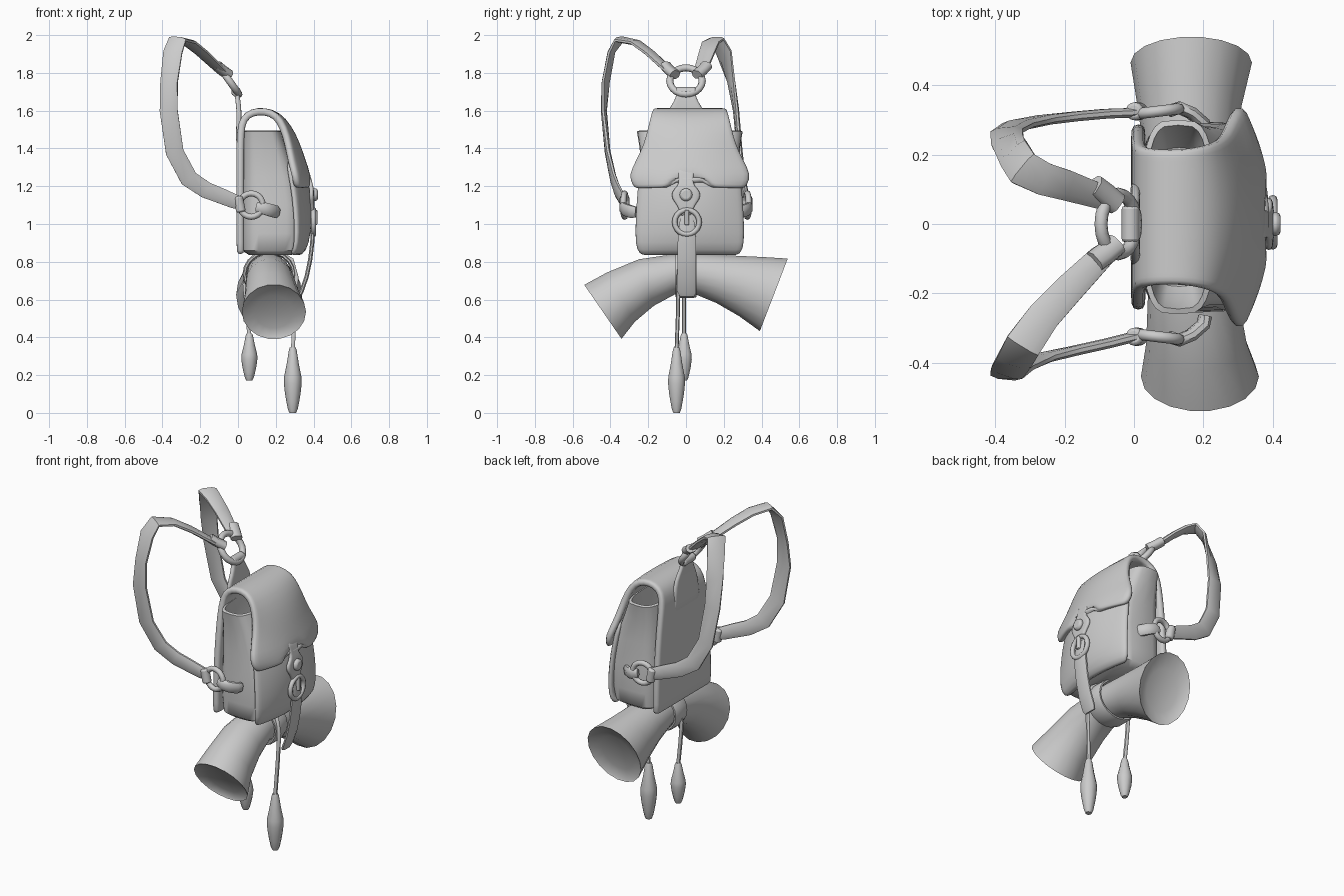
import bpy, bmesh, math
from mathutils import Vector as V

if "Cube" in bpy.data.objects:
    bpy.data.objects.remove(bpy.data.objects["Cube"])


def finish(ob, name, angle=50):
    ob.name = name
    bpy.ops.object.select_all(action='DESELECT')
    ob.select_set(True)
    bpy.context.view_layer.objects.active = ob
    bpy.ops.object.shade_smooth_by_angle(angle=math.radians(angle))
    return ob


def from_rings(name, rings, closed=True, caps=True, thick=0, sub=0, loop=False, angle=50):
    """Skin a list of equal-length point rows into a mesh object."""
    bm = bmesh.new()
    rows = [[bm.verts.new(p) for p in r] for r in rings]
    n = len(rows[0])
    for a, b in zip(rows, rows[1:] + (rows[:1] if loop else [])):
        for i in range(n if closed else n - 1):
            j = (i + 1) % n
            bm.faces.new((a[i], a[j], b[j], b[i]))
    if closed and caps and not loop:
        bm.faces.new(rows[0])
        bm.faces.new(rows[-1])
    bmesh.ops.recalc_face_normals(bm, faces=bm.faces)
    me = bpy.data.meshes.new(name)
    bm.to_mesh(me)
    bm.free()
    ob = bpy.data.objects.new(name, me)
    bpy.context.collection.objects.link(ob)
    finish(ob, name, angle)
    if thick:
        m = ob.modifiers.new("thickness", 'SOLIDIFY')
        m.thickness, m.offset = thick, 0
    if sub:
        ob.modifiers.new("smooth", 'SUBSURF').levels = sub
        ob.modifiers["smooth"].render_levels = sub
    return ob


def ribbon(name, path, sides, widths, thick, n=8, loop=False):
    """Sweep a soft rectangle along path; sides = width directions, widths = half widths."""
    pts = [V(p) for p in path]
    k = len(pts)
    if not isinstance(sides, list):
        sides = [sides] * k
    if not isinstance(widths, list):
        widths = [widths] * k
    rings = []
    for i, p in enumerate(pts):
        a = pts[(i - 1) % k] if loop else pts[max(i - 1, 0)]
        b = pts[(i + 1) % k] if loop else pts[min(i + 1, k - 1)]
        t = (b - a).normalized()
        w = V(sides[i])
        w = (w - t * w.dot(t)).normalized()
        nrm = t.cross(w)
        ring = []
        for j in range(n):
            q = 2 * math.pi * (j + .5) / n
            c, s = math.cos(q), math.sin(q)
            c = math.copysign(abs(c) ** .7, c)
            ring.append(p + w * c * widths[i] + nrm * s * thick)
        rings.append(ring)
    return from_rings(name, rings, loop=loop)


def sheet(name, rows, cy=.02, cols=17, thick=.03, notch=None):
    """Bulged cloth panel; rows = (x, z, half width, how far the edges fall back)."""
    rings = []
    for i, (x, z, hw, bulge) in enumerate(rows):
        ring = []
        for c in range(cols):
            t = 2 * c / (cols - 1) - 1
            dz = notch(t) if notch and i >= len(rows) - 2 else 0
            ring.append((x - bulge * t * t, cy + hw * t, z + dz * (1 if i == len(rows) - 1 else .3)))
        rings.append(ring)
    return from_rings(name, rings, closed=False, thick=thick, sub=1, angle=80)


def torus(name, loc, rot, major, minor):
    bpy.ops.mesh.primitive_torus_add(location=loc, rotation=rot, major_radius=major,
                                     minor_radius=minor, major_segments=20, minor_segments=8)
    return finish(bpy.context.object, name)


def cylinder(name, loc, rot, r, depth):
    bpy.ops.mesh.primitive_cylinder_add(vertices=14, radius=r, depth=depth, location=loc, rotation=rot)
    m = bpy.context.object.modifiers.new("edge", 'BEVEL')
    m.width, m.segments = r * .35, 2
    return finish(bpy.context.object, name)


# bag body: open sack, its sides folding outward towards the sunken mouth
def body_ring(x0, x1, hw, z, e=.5, n=32):
    ring = []
    for i in range(n):
        q = 2 * math.pi * i / n
        c, s = math.cos(q), math.sin(q)
        ring.append(((x0 + x1) / 2 + (x1 - x0) / 2 * math.copysign(abs(c) ** .5, c),
                     .02 + hw * math.copysign(abs(s) ** e, s), z))
    return ring


from_rings("bag_body", [body_ring(*r) for r in (
    (.06, .28, .23, .835), (.02, .335, .265, .86), (.015, .35, .275, .95), (.015, .35, .27, 1.1),
    (.015, .325, .262, 1.25, .52), (.015, .27, .265, 1.4, .65), (.02, .235, .28, 1.49, .85),
    (.035, .22, .265, 1.495, .85), (.045, .21, .24, 1.42, .8), (.06, .2, .2, 1.36, .7))])

# front panel with raised edges
sheet("front_panel", [(.31, .84, .25, .03), (.35, .86, .285, .05), (.372, .95, .29, .065),
                      (.378, 1.08, .285, .08), (.365, 1.2, .275, .08), (.33, 1.34, .26, .075)], thick=.03)

# back panel running up over the top and down as the flap
sheet("back_and_flap", [(.015, .84, .265, 0), (.012, .87, .27, 0), (.012, 1.1, .265, 0), (.012, 1.35, .24, 0),
                        (.012, 1.49, .215, 0), (.028, 1.56, .2, 0), (.075, 1.592, .195, 0),
                        (.14, 1.598, .195, 0), (.21, 1.577, .205, .01), (.268, 1.51, .22, .03),
                        (.31, 1.42, .242, .05), (.34, 1.33, .285, .065), (.365, 1.26, .325, .07),
                        (.378, 1.205, .305, .075), (.38, 1.193, .28, .075)],
      thick=.04, notch=lambda t: .055 if abs(t) < .3 else 0)

# clasp: tongue, button, ring with its pin
sheet("flap_tongue", [(.362, 1.3, .05, 0), (.378, 1.23, .035, 0), (.388, 1.2, .045, 0), (.392, 1.17, .08, .005),
                      (.393, 1.13, .075, .005), (.393, 1.1, .045, 0), (.393, 1.04, .025, 0)],
      cy=0, cols=7, thick=.022)
cylinder("clasp_button", (.405, 0, 1.155), (0, math.pi / 2, 0), .034, .035)
torus("clasp_ring", (.4, .005, 1.01), (0, math.pi / 2, 0), .065, .014)
cylinder("clasp_pin", (.408, .005, 1.035), (0, 0, 0), .012, .08)

# strap hanging from the clasp ring, and band around the roll
ribbon("hanging_strap", [(.385, .005, 1.06), (.397, .005, .99), (.393, .005, .9), (.382, .005, .81),
                         (.363, .005, .72), (.335, .005, .64), (.325, .005, .62)],
       (0, 1, 0), [.03, .045, .052, .052, .052, .052, .042], .012)
ribbon("roll_band", [(.165 + .13 * math.cos(q), 0, .735 + .117 * math.sin(q))
                     for q in [2 * math.pi * i / 20 for i in range(20)]], (0, 1, 0), .06, .012, loop=True)


# blanket roll: flared both ways with shallow hollow ends
def roll_ring(yt, zt, yb, zb, xc, xh, scale=1, push=0, n=18):
    ring = []
    for i in range(n):
        q = 2 * math.pi * i / n
        c, s = math.cos(q) * scale, math.sin(q) * scale
        ring.append((xc + xh * c, (yt + yb) / 2 + (yt - yb) / 2 * s + push, (zt + zb) / 2 + (zt - zb) / 2 * s))
    return ring


roll = [(-.54, .68, -.34, .39, .19, .17), (-.42, .745, -.27, .48, .18, .145), (-.25, .815, -.17, .565, .17, .13),
        (-.08, .84, -.06, .625, .165, .115), (.06, .845, .04, .63, .16, .115), (.24, .835, .16, .58, .16, .13),
        (.4, .828, .28, .51, .16, .15), (.54, .82, .39, .43, .165, .175)]
inset = ((.15, .035), (.6, .028), (.95, .008))
ends_l = [roll_ring(*roll[0], s, p) for s, p in inset]
ends_r = [roll_ring(*roll[-1], s, -p) for s, p in reversed(inset)]
from_rings("blanket_roll", ends_l + [roll_ring(*r) for r in roll] + ends_r)

# cords with tassels
for name, cord, size in (
        ("front", [(.22, -.02, .85), (.285, -.03, .81), (.31, -.04, .72), (.302, -.042, .55), (.29, -.05, .33)], 1),
        ("rear", [(.1, -.01, .85), (.05, -.01, .78), (.035, -.01, .68), (.045, -.01, .55), (.06, -.01, .41)], .72)):
    ribbon(name + "_cord", cord, (0, 1, 0), .011, .011)
    x, y, z = cord[-1]
    from_rings(name + "_tassel", [[(x + r * size ** .3 * math.cos(q), y + r * size ** .3 * math.sin(q), z + dz * size)
                                   for q in [math.pi * i / 5 for i in range(10)]]
                                  for r, dz in ((.016, .015), (.021, 0), (.032, -.07), (.046, -.14), (.047, -.175),
                                                (.041, -.23), (.034, -.27), (.026, -.31), (.018, -.33))])

# hanging loop at the back top with the central ring
sheet("top_tab", [(.0, 1.4, .13, 0), (.004, 1.52, .12, 0), (.006, 1.6, .1, 0), (.0, 1.65, .06, 0), (-.008, 1.71, .045, 0)],
      cy=0, cols=7, thick=.026)
cylinder("top_tab_loop", (-.01, 0, 1.7), (math.pi / 2, 0, 0), .026, .105)
torus("top_ring", (-.045, 0, 1.757), (0, .95, 0), .086, .019)

# shoulder straps: shared x/z line, each side with its own y line
line = [(-.06, 1.79), (-.1, 1.82), (-.19, 1.905), (-.26, 1.96), (-.32, 1.978), (-.345, 1.91), (-.365, 1.75),
        (-.367, 1.6), (-.335, 1.38), (-.26, 1.24), (-.17, 1.18), (-.08, 1.145), (-.02, 1.12), (.02, 1.11)]
half = [.03, .038, .046, .05, .055, .054, .05, .05, .05, .05, .046, .043, .04, .034]
ys_left = [-.065, -.1, -.19, -.265, -.35, -.395, -.425, -.435, -.415, -.385, -.365, -.345, -.33, -.32]
ys_right = [.065, .08, .11, .13, .16, .2, .24, .265, .285, .3, .31, .318, .32, .325]
up_l, turn_l = (.8, -.6, 0), (1, -.25, 0)
up_r, turn_r = (.35, .9, 0), (.6, .75, 0)
for side, ys, up, turn, s in (("left", ys_left, up_l, turn_l, -1), ("right", ys_right, up_r, turn_r, 1)):
    dirs = [up] * 4 + [turn] * 2 + [(.9, s * .3, .05), (1, s * .1, .1), (1, 0, .5), (.6, 0, .8)] + [(.3, 0, 1)] * 4
    ribbon(side + "_shoulder_strap", [(x, y, z) for (x, z), y in zip(line, ys)], dirs, half, .015)
    ribbon(side + "_strap_top_loop", [(-.05, s * .058, 1.79), (-.085, s * .088, 1.815), (-.115, s * .11, 1.84)],
           up, .034, .026)
    # side ring and the tab that ties it to the bag
    y = s * .325
    torus(side + "_side_ring", (.07, y, 1.1), (math.pi / 2, 0, s * .12), .062, .016)
    cylinder(side + "_strap_end", (.008, y, 1.105), (0, -.2, 0), .026, .085)
    ribbon(side + "_side_tab", [(.1, y, 1.09), (.13, y + s * .01, 1.085), (.165, y - s * .005, 1.075),
                                (.2, y - s * .035, 1.065), (.205, y - s * .06, 1.063)],
           (.2, 0, 1), [.025, .033, .035, .035, .03], .019)
